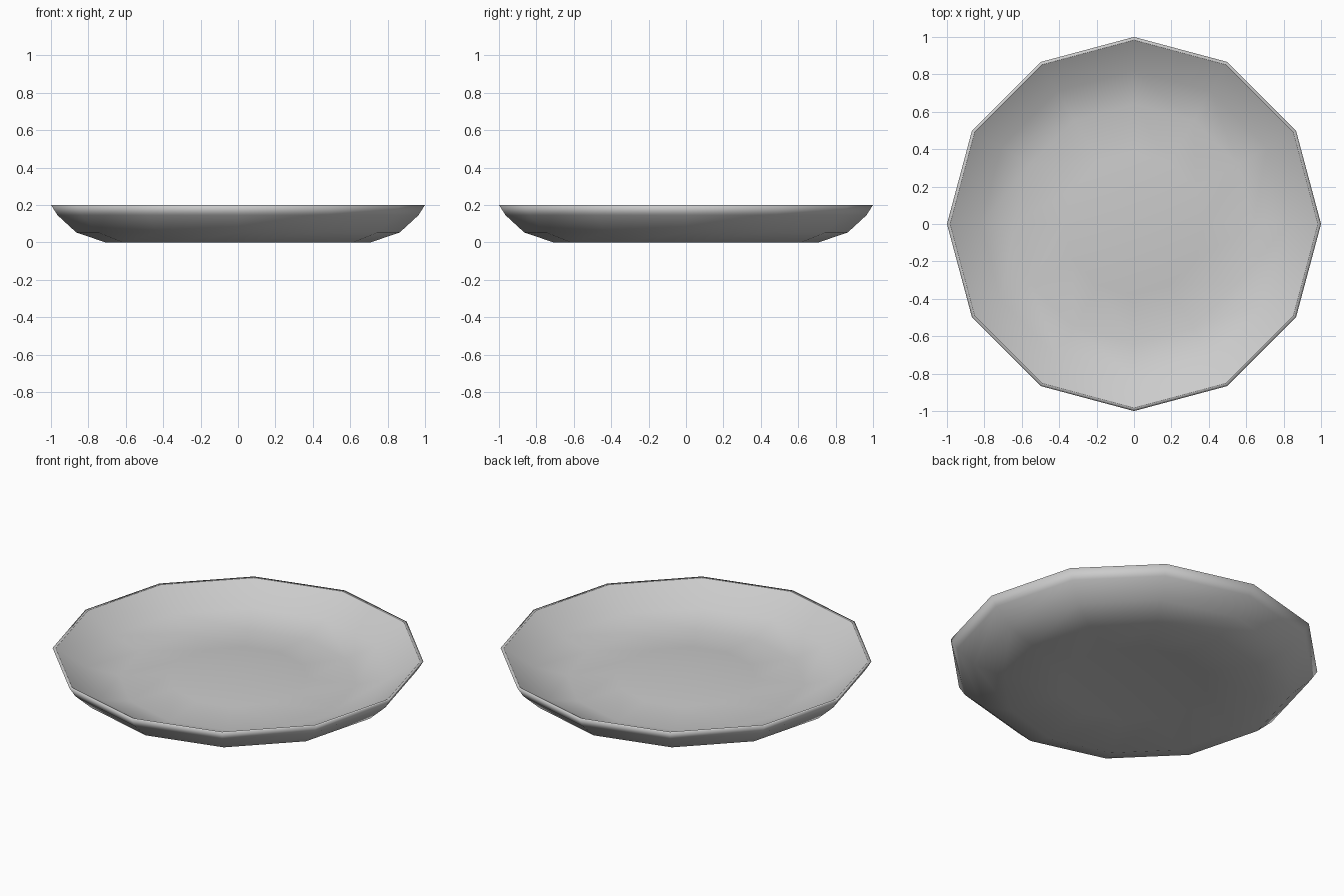
import bpy, bmesh
from math import cos, sin, pi

if "Cube" in bpy.data.objects:
    bpy.data.objects.remove(bpy.data.objects["Cube"])

SIDES = 12


def lathe(name, profile, centre_z, up):
    """Turn (radius, height) points, centre outwards, into a smooth 12-sided dish."""
    bm = bmesh.new()
    rings = [[bm.verts.new((r * cos(2 * pi * i / SIDES), r * sin(2 * pi * i / SIDES), z))
              for i in range(SIDES)] for r, z in profile]
    centre = bm.verts.new((0, 0, centre_z))
    faces = []
    for i in range(SIDES):
        j = (i + 1) % SIDES
        faces.append(bm.faces.new((centre, rings[0][i], rings[0][j])))
        for a, b in zip(rings, rings[1:]):
            faces.append(bm.faces.new((a[i], b[i], b[j], a[j])))
    if not up:
        bmesh.ops.reverse_faces(bm, faces=faces)
    for f in faces:
        f.smooth = True
    mesh = bpy.data.meshes.new(name)
    bm.to_mesh(mesh)
    bm.free()
    bpy.context.collection.objects.link(bpy.data.objects.new(name, mesh))


# Outer shell: hollowed base, flared wall and narrow flat rim
lathe("plate_shell", [(0.40, 0.025), (0.71, 0.0), (0.865, 0.053), (0.965, 0.145),
                      (1.0, 0.2), (0.983, 0.2)], 0.04, False)

# Eating surface: sloped wall, shallow trough, slightly raised middle
lathe("plate_inside", [(0.38, 0.07), (0.64, 0.05), (0.82, 0.095), (0.983, 0.2)], 0.085, True)
